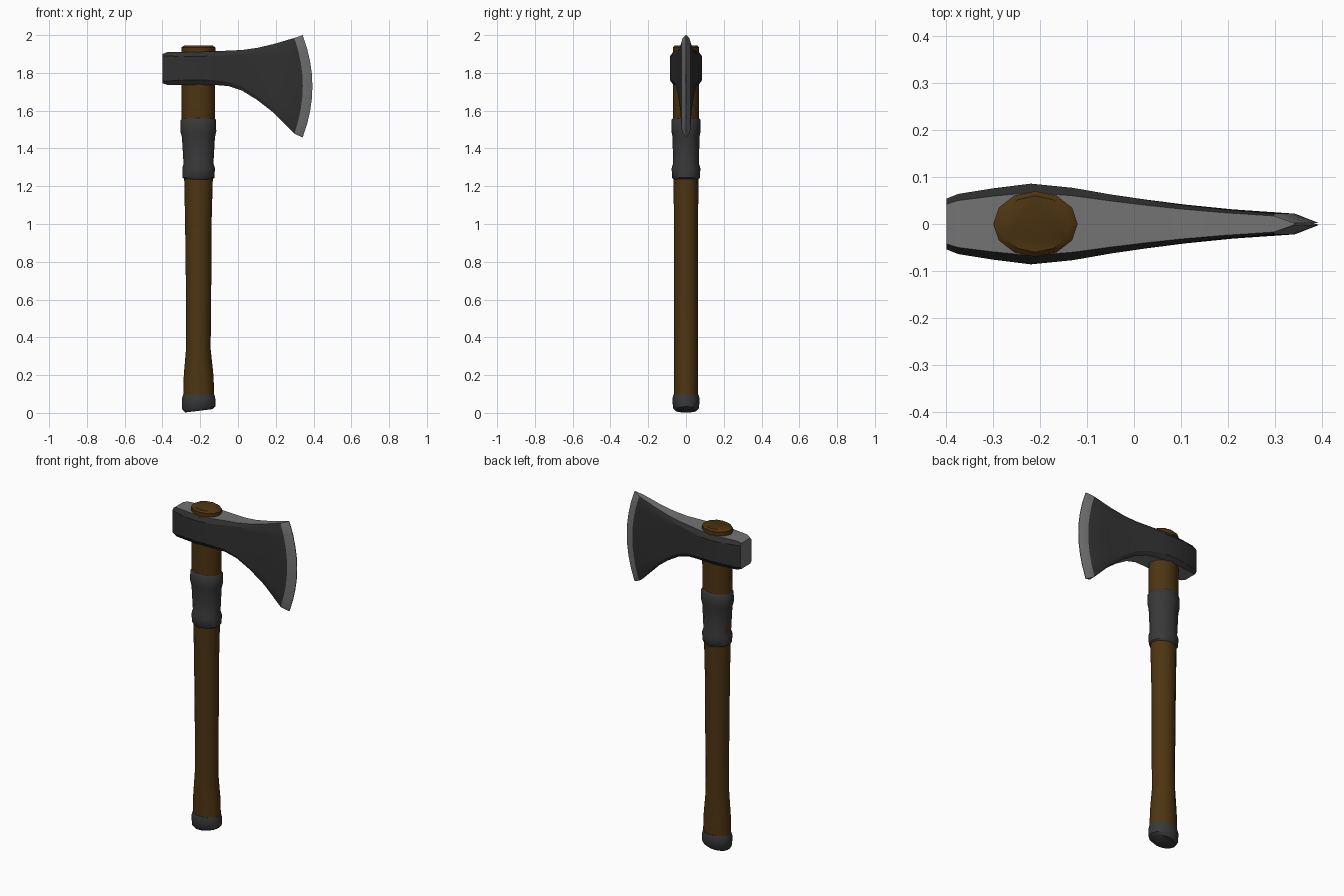
import bpy
import bmesh
from math import cos, sin, tau, radians

cube = bpy.data.objects.get("Cube")
if cube:
    bpy.data.objects.remove(cube, do_unlink=True)


def material(name, rgb, rough=0.6):
    m = bpy.data.materials.new(name)
    m.use_nodes = True
    m.diffuse_color = (*rgb, 1)
    bsdf = m.node_tree.nodes["Principled BSDF"]
    bsdf.inputs["Base Color"].default_value = (*rgb, 1)
    bsdf.inputs["Roughness"].default_value = rough
    return m


WOOD = material("dark wood", (0.075, 0.035, 0.006))
WRAP = material("charcoal wrap", (0.04, 0.04, 0.042))
IRON = material("dark iron", (0.03, 0.03, 0.03))
STEEL = material("bare steel", (0.17, 0.17, 0.17))


def finish(name, bm, mats, angle):
    bmesh.ops.recalc_face_normals(bm, faces=bm.faces)
    mesh = bpy.data.meshes.new(name)
    bm.to_mesh(mesh)
    bm.free()
    obj = bpy.data.objects.new(name, mesh)
    bpy.context.collection.objects.link(obj)
    for m in mats:
        mesh.materials.append(m)
    bpy.ops.object.select_all(action="DESELECT")
    obj.select_set(True)
    bpy.context.view_layer.objects.active = obj
    bpy.ops.object.shade_smooth_by_angle(angle=radians(angle))
    return obj


def skin(bm, rings):
    """Join closed rings of equal length and cap both ends."""
    n = len(rings[0])
    for a, b in zip(rings, rings[1:]):
        for i in range(n):
            j = (i + 1) % n
            bm.faces.new((a[i], a[j], b[j], b[i]))
    bm.faces.new(rings[0])
    bm.faces.new(rings[-1])


def oval_tube(name, sections, mat, sides=12):
    """Sections: height, low x, high x, half depth, tilt of the ring."""
    bm = bmesh.new()
    rings = []
    for z, x0, x1, ry, tilt in sections:
        cx, rx = (x0 + x1) / 2, (x1 - x0) / 2
        rings.append([bm.verts.new((cx + rx * cos(tau * i / sides),
                                    ry * sin(tau * i / sides),
                                    z + tilt * cos(tau * i / sides)))
                      for i in range(sides)])
    skin(bm, rings)
    return finish(name, bm, [mat], 40)


# Wooden shaft, flared at the foot and swelling toward the head
oval_tube("handle", [
    (0.08, -0.29, -0.125, 0.064, 0), (0.2, -0.287, -0.13, 0.064, 0),
    (0.34, -0.275, -0.145, 0.063, 0), (0.6, -0.275, -0.142, 0.063, 0),
    (1.0, -0.28, -0.14, 0.064, 0), (1.25, -0.285, -0.133, 0.066, 0),
    (1.5, -0.298, -0.122, 0.07, 0), (1.92, -0.3, -0.12, 0.07, 0),
    (1.935, -0.3, -0.12, 0.07, 0), (1.945, -0.285, -0.135, 0.06, 0)], WOOD)

# Wrapped collar with a thicker band at each end
oval_tube("grip_collar", [
    (1.235, -0.28, -0.137, 0.065, 0), (1.245, -0.293, -0.125, 0.074, 0),
    (1.295, -0.295, -0.122, 0.076, 0), (1.32, -0.288, -0.13, 0.069, 0),
    (1.46, -0.297, -0.122, 0.071, 0), (1.49, -0.305, -0.115, 0.077, 0),
    (1.55, -0.304, -0.116, 0.077, 0), (1.56, -0.295, -0.125, 0.07, 0)], WRAP)

# Slanted foot cap
oval_tube("foot_cap", [
    (0.011, -0.28, -0.135, 0.056, 0.009), (0.025, -0.295, -0.12, 0.069, 0.008),
    (0.075, -0.297, -0.12, 0.072, 0), (0.098, -0.29, -0.125, 0.066, 0)], WRAP)

# Axe head: x, bow, top, bottom, half thickness, chamfer height
STATIONS = [
    (-0.4, 0, 1.9, 1.745, 0.054, 0.012),
    (-0.375, 0, 1.91, 1.737, 0.064, 0.02),
    (-0.3, 0, 1.911, 1.737, 0.076, 0.025),
    (-0.22, 0, 1.912, 1.737, 0.086, 0.025),
    (-0.13, 0, 1.914, 1.737, 0.077, 0.025),
    (-0.05, 0, 1.918, 1.73, 0.063, 0.022),
    (0.02, 0.005, 1.921, 1.707, 0.052, 0.02),
    (0.1, 0.012, 1.932, 1.658, 0.041, 0.018),
    (0.19, 0.022, 1.953, 1.588, 0.031, 0.016),
    (0.298, 0.045, 1.985, 1.478, 0.022, 0.014),
    (0.342, 0.052, 2.0, 1.458, 0.002, 0.01),
]
ROWS = 8
bm = bmesh.new()
rings = []
for x, bow, top, bottom, half, chamfer in STATIONS:
    inner = [bottom + chamfer + (top - bottom - 2 * chamfer) * i / ROWS
             for i in range(ROWS + 1)]
    side = [(half * 0.78, bottom)] + [(half, z) for z in inner] + [(half * 0.78, top)]
    outline = side + [(-y, z) for y, z in reversed(side)]
    mid, reach = (top + bottom) / 2, (top - bottom) / 2
    rings.append([bm.verts.new((x + bow * (1 - ((z - mid) / reach) ** 2), y, z))
                  for y, z in outline])
skin(bm, rings)

# Bare steel on the bevel, the butt and the level top and bottom strips
edge = set(rings[-1])
butt = set(rings[0])
for f in bm.faces:
    crosses = any(e.verts[0].co.y * e.verts[1].co.y < 0 for e in f.edges)
    if crosses or any(v in edge for v in f.verts) or all(v in butt for v in f.verts):
        f.material_index = 1
finish("axe_head", bm, [IRON, STEEL], 25)
